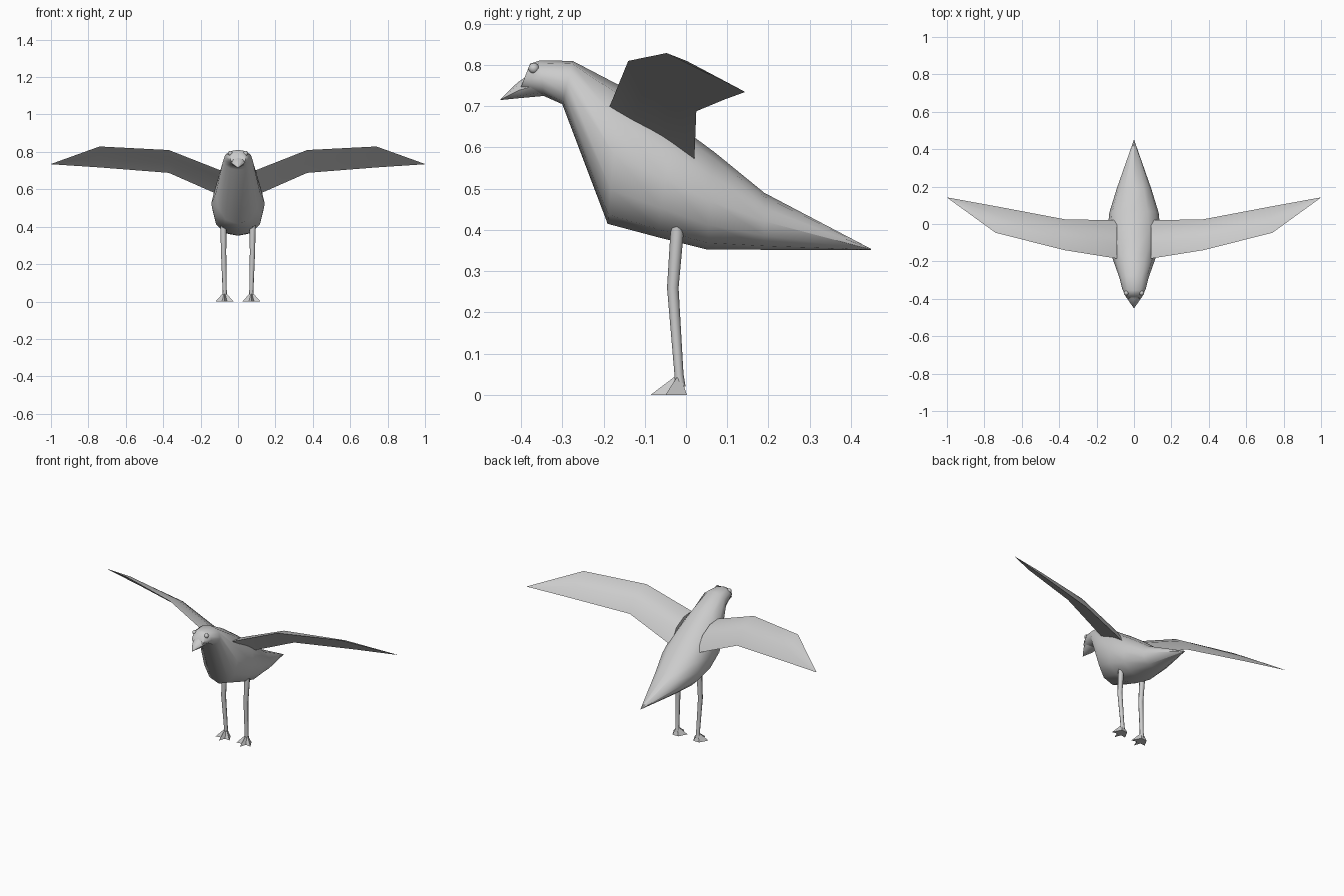
import bpy, math
from mathutils import Vector

if "Cube" in bpy.data.objects:
    bpy.data.objects.remove(bpy.data.objects["Cube"])


def make(name, rings, smooth=60, mirror=False):
    """Skin a list of equal-sized rings, capping both ends."""
    n = len(rings[0])
    verts = [tuple(p) for r in rings for p in r]
    faces = [(i * n + j, i * n + (j + 1) % n, (i + 1) * n + (j + 1) % n, (i + 1) * n + j)
             for i in range(len(rings) - 1) for j in range(n)]
    faces.append(tuple(range(n))[::-1])
    faces.append(tuple(range((len(rings) - 1) * n, len(rings) * n)))
    me = bpy.data.meshes.new(name)
    me.from_pydata(verts, [], faces)
    ob = bpy.data.objects.new(name, me)
    bpy.context.collection.objects.link(ob)
    finish(ob, smooth, mirror)
    return ob


def finish(ob, smooth=60, mirror=False):
    bpy.ops.object.select_all(action='DESELECT')
    bpy.context.view_layer.objects.active = ob
    ob.select_set(True)
    bpy.ops.object.mode_set(mode='EDIT')
    bpy.ops.mesh.select_all(action='SELECT')
    bpy.ops.mesh.remove_doubles(threshold=0.0005)
    bpy.ops.mesh.normals_make_consistent(inside=False)
    bpy.ops.object.mode_set(mode='OBJECT')
    bpy.ops.object.shade_smooth_by_angle(angle=math.radians(smooth))
    if mirror:
        ob.modifiers.new("mirror", 'MIRROR')


def oval(top, bottom, hw, n=12, power=0.85):
    """Tilted rounded ring between a top and a bottom point (y, z)."""
    t, b = Vector((0, *top)), Vector((0, *bottom))
    pts = []
    for k in range(n):
        a = 2 * math.pi * k / n
        s, c = math.sin(a), math.cos(a)
        x = math.copysign(abs(s) ** power, s) * hw
        p = (t + b) / 2 + (t - b) / 2 * c
        pts.append(Vector((x, p.y, p.z)))
    return pts


# body, head and tail in one skin
make("body", [oval(*r) for r in [
    ((-0.378, 0.803), (-0.405, 0.735), 0.042),
    ((-0.355, 0.811), (-0.345, 0.725), 0.062),
    ((-0.275, 0.810), (-0.300, 0.705), 0.078),
    ((-0.160, 0.750), (-0.190, 0.415), 0.118),
    ((-0.030, 0.662), (-0.070, 0.383), 0.143),
    ((0.070, 0.588), (0.050, 0.353), 0.132),
    ((0.190, 0.490), (0.190, 0.352), 0.092),
    ((0.449, 0.354), (0.449, 0.352), 0.001)]])

# beak
make("beak", [oval(*r, 8) for r in [
    ((-0.375, 0.780), (-0.345, 0.725), 0.045),
    ((-0.408, 0.758), (-0.400, 0.720), 0.033),
    ((-0.450, 0.717), (-0.450, 0.715), 0.001)]], 50)


# wings
def wing_section(x, lead, trail, thick):
    l, t = Vector((x, *lead)), Vector((x, *trail))
    d = t - l
    up = Vector((0, -d.z, d.y)).normalized()
    at = lambda f, h: l + d * f + up * h * thick
    return [l, at(0.28, 0.85), at(0.62, 1), t, at(0.62, 0.1), at(0.28, 0.0)]


make("wing", [wing_section(*s) for s in [
    (0.09, (-0.185, 0.700), (0.020, 0.565), 0.045),
    (0.37, (-0.140, 0.810), (0.025, 0.688), 0.036),
    (0.74, (-0.047, 0.829), (0.095, 0.717), 0.018),
    (0.998, (0.140, 0.736), (0.142, 0.734), 0.001)]], 55, True)

# legs
make("leg", [[Vector((x + r * math.cos(a * math.pi / 4), y + r * math.sin(a * math.pi / 4), z))
              for a in range(8)] for x, y, z, r in [
    (0.078, -0.022, 0.42, 0.016), (0.078, -0.022, 0.39, 0.016), (0.077, -0.032, 0.26, 0.014),
    (0.071, -0.017, 0.05, 0.011), (0.072, -0.015, 0.02, 0.014)]], 60, True)

# three-toed feet
toes = [(0.052, 0.002), (0.024, -0.050), (0.058, -0.045), (0.072, -0.086),
        (0.086, -0.045), (0.120, -0.050), (0.092, 0.002)]
ankle = Vector((0.072, -0.015, 0.042))
foot = [Vector((x, y, 0)) for x, y in toes]
make("foot", [foot, [ankle + (Vector((p.x, p.y, 0.042)) - ankle) * 0.22 for p in foot]], 30, True)

# eyes
bpy.ops.mesh.primitive_uv_sphere_add(segments=12, ring_count=8, radius=0.013)
eye = bpy.context.object
eye.name = "eye"
for v in eye.data.vertices:
    v.co += Vector((0.041, -0.369, 0.792))
finish(eye, 60, True)
